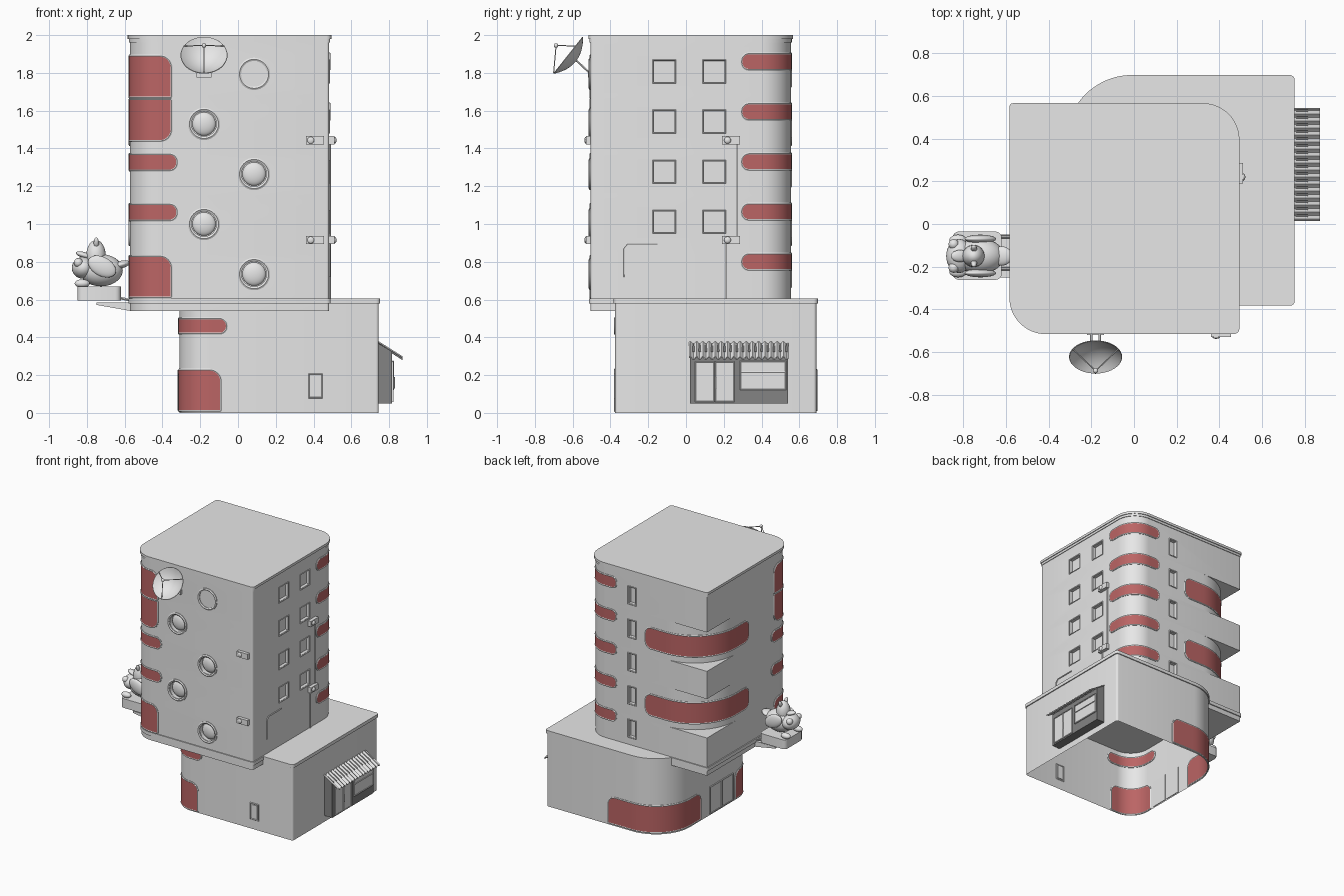
import bpy, bmesh, math
from mathutils import Vector

cube = bpy.data.objects.get("Cube")
if cube:
    bpy.data.objects.remove(cube)
made = []


def material(name, r, g, b):
    m = bpy.data.materials.new(name)
    m.use_nodes = True
    m.diffuse_color = (r, g, b, 1)
    m.node_tree.nodes["Principled BSDF"].inputs["Base Color"].default_value = (r, g, b, 1)
    return m


GREY = material("light grey plaster", 0.8, 0.8, 0.8)
RED = material("red glazing", 0.5, 0.13, 0.13)
DARK = material("dark grey shopfront", 0.23, 0.23, 0.23)


def add(name, data, mat):
    ob = bpy.data.objects.new(name, data)
    bpy.context.collection.objects.link(ob)
    data.materials.append(mat)
    made.append(ob)
    return ob


def mesh(name, verts, faces, mat=GREY):
    me = bpy.data.meshes.new(name)
    me.from_pydata(verts, [], faces)
    bm = bmesh.new()
    bm.from_mesh(me)
    bmesh.ops.recalc_face_normals(bm, faces=bm.faces)
    bm.to_mesh(me)
    bm.free()
    return add(name, me, mat)


def prism(name, pts, z0, z1, bottom=True):
    n = len(pts)
    verts = [(x, y, z) for z in (z0, z1) for x, y in pts]
    faces = [(i, (i + 1) % n, n + (i + 1) % n, n + i) for i in range(n)]
    faces.append(tuple(range(n, 2 * n)))
    if bottom:
        faces.append(tuple(reversed(range(n))))
    return mesh(name, verts, faces)


def box(name, x, y, z, mat=GREY):
    p = [(x[0], y[0]), (x[1], y[0]), (x[1], y[1]), (x[0], y[1])]
    ob = prism(name, p, *z)
    ob.data.materials[0] = mat
    return ob


def tube(name, pts, r, closed=False, mat=GREY):
    cu = bpy.data.curves.new(name, "CURVE")
    cu.dimensions = "3D"
    cu.bevel_depth, cu.bevel_resolution, cu.use_fill_caps = r, 1, True
    sp = cu.splines.new("POLY")
    sp.points.add(len(pts) - 1)
    for p, c in zip(sp.points, pts):
        p.co = (*c, 1)
    sp.use_cyclic_u = closed
    return add(name, cu, mat)


def ball(name, loc, size, rot=(0, 0, 0)):
    me = bpy.data.meshes.new(name)
    bm = bmesh.new()
    bmesh.ops.create_uvsphere(bm, u_segments=24, v_segments=14, radius=1)
    bm.to_mesh(me)
    bm.free()
    ob = add(name, me, GREY)
    ob.location, ob.scale, ob.rotation_euler = loc, size, rot
    return ob


# Rounded plan outlines: radii run front-left, front-right, back-right, back-left
SIGNS = [(-1, -1), (1, -1), (1, 1), (-1, 1)]
TOWER = (-0.573, 0.483, -0.505, 0.555)
BASE = (-0.31, 0.745, -0.375, 0.69)


def outline(rect, radii, grow=0.0):
    pts = []
    for k, (sx, sy) in enumerate(SIGNS):
        r = radii[k]
        cx = (rect[0] if sx < 0 else rect[1]) - sx * r
        cy = (rect[2] if sy < 0 else rect[3]) - sy * r
        steps = 4 if r < 0.05 else 20
        for i in range(steps + 1):
            a = math.pi + k * math.pi / 2 + i / steps * math.pi / 2
            pts.append((cx + (r + grow) * math.cos(a), cy + (r + grow) * math.sin(a)))
    return pts


def bent_window(name, rect, corner, r, ext, z0, z1, round_top=0.038, round_low=0.038):
    """Curved glazing that wraps a rounded corner, with a rim."""
    sx, sy = SIGNS[corner]
    cx = rect[0] if sx < 0 else rect[1]
    cy = rect[2] if sy < 0 else rect[3]
    f1, arc = ext[0] - r, r * math.pi / 2
    total = f1 + arc + ext[1] - r

    def at(s):
        if s < f1:
            return cx - sx * (ext[0] - s), cy
        if s > f1 + arc:
            return cx, cy - sy * (r + s - f1 - arc)
        a = (s - f1) / r
        return cx - sx * r + sx * r * math.sin(a), cy - sy * r + sy * r * math.cos(a)

    def cut(d, q):
        return 0 if d >= q else q - math.sqrt(max(0, q * q - (q - d) ** 2))

    q = max(round_top, round_low)
    ends = [q * (1 - math.cos(i * math.pi / 16)) for i in range(8)]
    mid = [q + (total - 2 * q) * i / 26 for i in range(27)]
    ss = ends + mid + [total - e for e in reversed(ends)]
    low, top = [], []
    for s in ss:
        d = min(s, total - s)
        low.append((*at(s), z0 + cut(d, round_low)))
        top.append((*at(s), z1 - cut(d, round_top)))
    n = len(ss)
    ob = mesh(name, low + top, [(i, i + 1, n + i + 1, n + i) for i in range(n - 1)], RED)
    so = ob.modifiers.new("thickness", "SOLIDIFY")
    so.thickness, so.offset = 0.009, 0
    tube(name + "_rim", low + top[::-1], 0.007, True)


# Lower building, open underneath
base_r = (0.16, 0.015, 0.015, 0.3)
prism("base_walls", outline(BASE, base_r), 0, 0.585, bottom=False)
prism("base_cornice", outline(BASE, base_r, 0.008), 0.58, 0.606)

# Tower storeys; the second and fourth have a scooped back corner
NOTCH = 0.36
sharp, scooped = (0.16, 0.015, 0.16, 0.006), (0.16, 0.015, 0.16, NOTCH)
levels = [0.54, 0.84, 1.15, 1.37, 1.68, 1.97]
storeys = []
for i in range(5):
    storeys.append(prism(f"tower_storey_{i + 1}", outline(TOWER, scooped if i % 2 else sharp),
                         levels[i], levels[i + 1]))
prism("tower_foot_band", outline(TOWER, sharp, 0.008), 0.578, 0.606)
prism("tower_cornice_lower", outline(TOWER, sharp, 0.005), 1.962, 1.982)
prism("tower_cornice_upper", outline(TOWER, sharp, 0.011), 1.98, 2.0)

# Bent red windows
for z0, z1, e, t, l in ((0.612, 0.83, 0.22, 0.06, 0.005), (1.02, 1.105, 0.25, 0.038, 0.038),
                        (1.285, 1.37, 0.25, 0.038, 0.038), (1.44, 1.66, 0.22, 0.005, 0.06),
                        (1.67, 1.89, 0.22, 0.06, 0.005)):
    bent_window("tower_front_corner_window", TOWER, 0, 0.16, (e, e), z0, z1, t, l)
for i in range(5):
    z = 0.757 + 0.265 * i
    bent_window("tower_back_corner_window", TOWER, 2, 0.16, (0.26, 0.26), z, z + 0.085)
for z in (0.89, 1.42):
    bent_window("scooped_corner_window", TOWER, 3, NOTCH, (0.54, 0.52), z, z + 0.165, 0.05, 0.05)
bent_window("base_upper_window", BASE, 0, 0.16, (0.25, 0.25), 0.42, 0.5)
bent_window("base_lower_window", BASE, 0, 0.16, (0.22, 0.2), 0.01, 0.228, 0.06, 0.005)
bent_window("base_back_window", BASE, 3, 0.3, (0.51, 0.43), 0.015, 0.225, 0.06, 0.005)

# Recessed windows: cutters are gathered in one helper mesh
cut_bm = bmesh.new()


def cut_box(c, size):
    vs = bmesh.ops.create_cube(cut_bm, size=1)["verts"]
    bmesh.ops.scale(cut_bm, vec=size, verts=vs)
    bmesh.ops.translate(cut_bm, vec=c, verts=vs)


def rect_rim(name, c, u, w, h, r=0.005):
    u, up, c = Vector(u), Vector((0, 0, 1)), Vector(c)
    tube(name, [c + u * a * w / 2 + up * b * h / 2 for a, b in SIGNS], r, True)


for i in range(4):
    for y in (-0.115, 0.15):
        c = (TOWER[1], y, 1.012 + 0.265 * i)
        cut_box(c, (0.05, 0.11, 0.11))
        rect_rim("side_window_frame", c, (0, 1, 0), 0.12, 0.12)
for i in range(5):
    c = (0.085, TOWER[3], 0.735 + 0.265 * i)
    cut_box(c, (0.06, 0.05, 0.13))
    rect_rim("back_window_frame", c, (1, 0, 0), 0.07, 0.14)
    # Portholes on the front
    p = Vector((-0.18 if i % 2 else 0.085, TOWER[2], 0.735 + 0.265 * i))
    vs = bmesh.ops.create_cone(cut_bm, cap_ends=True, segments=32, radius1=0.066,
                               radius2=0.066, depth=0.06)["verts"]
    for v in vs:
        v.co = p + Vector((v.co.x, v.co.z, v.co.y))
    bmesh.ops.recalc_face_normals(cut_bm, faces=cut_bm.faces)
    ring = [p + Vector((math.cos(a), 0, math.sin(a))) * 0.077
            for a in (k * math.tau / 32 for k in range(32))]
    tube("porthole_ring", ring, 0.01, True)
    ball("porthole_dome", p + Vector((0, 0.03, 0)), (0.062, 0.025, 0.062))
cut_me = bpy.data.meshes.new("window_cutter")
cut_bm.to_mesh(cut_me)
cut_bm.free()
cutter = bpy.data.objects.new("window_cutter", cut_me)
bpy.context.collection.objects.link(cutter)
cutter.hide_render = True
for s in storeys:
    b = s.modifiers.new("windows", "BOOLEAN")
    b.operation, b.object, b.solver = "DIFFERENCE", cutter, "EXACT"

# Base side entrance and front hatch
for y in (-0.07, 0.08):
    box("entrance_leaf", (-0.315, -0.305), (y - 0.07, y + 0.07), (0.01, 0.225))
    rect_rim("entrance_frame", (-0.315, y, 0.12), (0, 1, 0), 0.14, 0.21)
rect_rim("front_hatch_frame", (0.41, -0.377, 0.143), (1, 0, 0), 0.07, 0.125)
box("front_hatch", (0.385, 0.435), (-0.38, -0.37), (0.09, 0.195))

# Shopfront with corrugated awning
side = [(0.735, 0.05), (0.815, 0.05), (0.815, 0.325), (0.735, 0.372)]
mesh("shop_box", [(x, y, z) for y in (0.02, 0.54) for x, z in side],
     [(0, 1, 2, 3), (4, 5, 6, 7)] + [(i, (i + 1) % 4, 4 + (i + 1) % 4, 4 + i) for i in range(4)], DARK)
for y in (0.1, 0.205):
    box("shop_door_leaf", (0.81, 0.82), (y - 0.05, y + 0.05), (0.06, 0.27))
    rect_rim("shop_door_frame", (0.82, y, 0.165), (0, 1, 0), 0.098, 0.21, 0.004)
    tube("shop_door_handle", [(0.827, 0.158, 0.13), (0.827, 0.158, 0.19)], 0.003)
box("shop_window", (0.81, 0.82), (0.285, 0.53), (0.12, 0.275))
rect_rim("shop_window_frame", (0.82, 0.408, 0.198), (0, 1, 0), 0.24, 0.15)
tube("shop_window_bar", [(0.822, 0.29, 0.215), (0.822, 0.53, 0.215)], 0.004)
n = 129
av = [(x, 0.015 + 0.525 * i / (n - 1), z + 0.007 * math.sin(i * math.pi / 4))
      for x, z in ((0.745, 0.372), (0.872, 0.292)) for i in range(n)]
awning = mesh("awning", av, [(i, i + 1, n + i + 1, n + i) for i in range(n - 1)])
awning.modifiers.new("thickness", "SOLIDIFY").thickness = 0.005

# Wall units, pipes and cable
for z in (0.915, 1.443):
    box("front_wall_unit", (0.36, 0.455), (-0.53, -0.5), (z - 0.022, z + 0.022))
    ball("front_unit_fan", (0.385, -0.53, z), (0.018, 0.008, 0.018))
    box("side_wall_unit", (0.48, 0.51), (0.19, 0.285), (z - 0.022, z + 0.022))
    ball("side_unit_fan", (0.51, 0.22, z), (0.012, 0.018, 0.018))
tube("upper_pipe", [(0.488, 0.27, 1.43), (0.488, 0.27, 0.92)], 0.005)
tube("lower_pipe", [(0.488, 0.212, 0.91), (0.488, 0.212, 0.6)], 0.005)
tube("bent_pipe", [(0.486, -0.33, 0.72), (0.486, -0.33, 0.87), (0.486, -0.31, 0.895),
                   (0.486, -0.15, 0.895)], 0.005)

# Satellite dish
axis = Vector((0, -math.sin(0.9), math.cos(0.9)))
hub = Vector((-0.18, -0.625, 1.895))
R = 0.122
prof = bpy.data.meshes.new("dish")
prof.from_pydata([(R * i / 10, 0, 0.05 * (i / 10) ** 2) for i in range(11)],
                 [(i, i + 1) for i in range(10)], [])
dish = add("dish", prof, GREY)
dish.location, dish.rotation_euler = hub - axis * 0.05, (0.9, 0, 0)
sc = dish.modifiers.new("turn", "SCREW")
sc.steps = sc.render_steps = 40
sc.use_merge_vertices = True
dish.modifiers.new("thickness", "SOLIDIFY").thickness = 0.004
feed = hub + axis * 0.08
for k in range(3):
    a = math.radians(-90 + 120 * k)
    rim = hub + Vector((math.cos(a), 0, 0)) * R + axis.cross(Vector((1, 0, 0))) * math.sin(a) * R
    tube("dish_strut", [rim, feed], 0.003)
ball("dish_feed", feed, (0.012, 0.012, 0.012))
for x in (-0.2, -0.16):
    tube("dish_arm", [(x, -0.58, 1.865), (x, -0.5, 1.79)], 0.006)
box("dish_bracket", (-0.22, -0.14), (-0.52, -0.5), (1.775, 1.81))

# Statue on its plinth
mesh("plinth_wedge", [(x, y, z) for y in (-0.25, -0.05) for x, z in
                      ((-0.75, 0.572), (-0.57, 0.54), (-0.57, 0.585), (-0.75, 0.585))],
     [(0, 1, 2, 3), (4, 5, 6, 7)] + [(i, (i + 1) % 4, 4 + (i + 1) % 4, 4 + i) for i in range(4)])
prism("plinth", outline((-0.85, -0.62, -0.262, -0.035), (0.03,) * 4), 0.595, 0.668)
for y in (-0.21, -0.06):
    tube("plinth_strut", [(-0.63, y, 0.61), (-0.565, y, 0.595)], 0.008)
ball("bird_body", (-0.725, -0.15, 0.755), (0.115, 0.085, 0.085))
ball("bird_neck", (-0.752, -0.15, 0.83), (0.052, 0.052, 0.085))
ball("bird_face", (-0.82, -0.15, 0.768), (0.06, 0.08, 0.058))
ball("bird_beak", (-0.815, -0.15, 0.835), (0.045, 0.028, 0.016), (0, 0.3, 0))
ball("bird_tail", (-0.62, -0.15, 0.785), (0.05, 0.045, 0.02), (0, -0.25, 0))
for s in (-1, 1):
    ball("bird_wing", (-0.72, -0.15 + s * 0.08, 0.775), (0.08, 0.02, 0.05), (0, 0.5, 0))
    ball("bird_foot", (-0.825, -0.15 + s * 0.075, 0.685), (0.04, 0.025, 0.022))
    ball("bird_eye", (-0.845, -0.15 + s * 0.055, 0.795), (0.024, 0.024, 0.024))
    ball("bird_tuft", (-0.75, -0.15 + s * 0.035, 0.9), (0.014, 0.014, 0.03), (-s * 0.4, 0, 0))

# Bake modifiers and curves, then smooth rounded parts
bpy.ops.object.select_all(action="DESELECT")
for ob in made:
    ob.select_set(True)
bpy.context.view_layer.objects.active = made[0]
bpy.ops.object.convert(target="MESH")
bpy.data.objects.remove(cutter)
bpy.ops.object.shade_smooth_by_angle(angle=math.radians(35))
